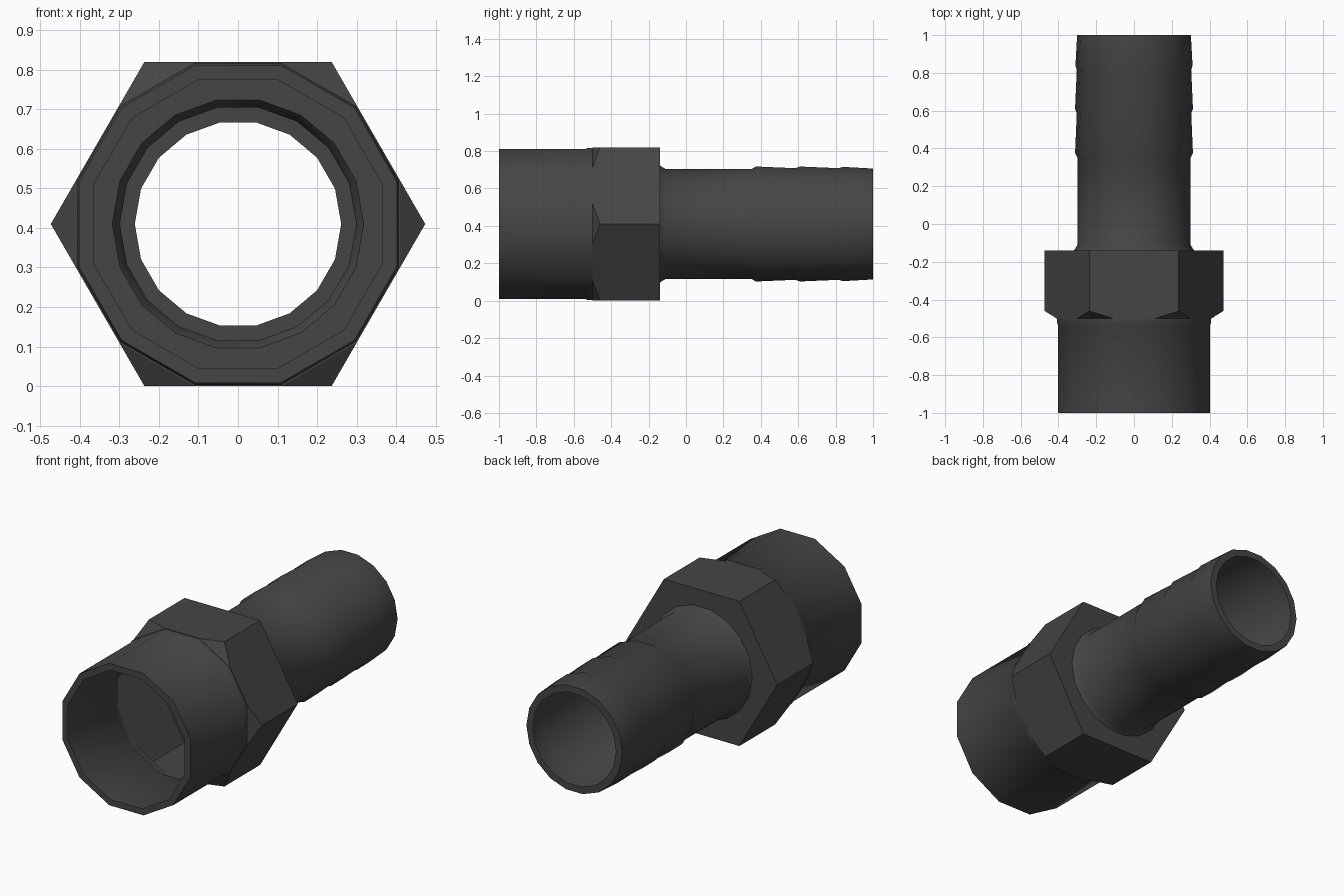
import bpy, bmesh
from math import cos, sin, pi, radians

if "Cube" in bpy.data.objects:
    bpy.data.objects.remove(bpy.data.objects["Cube"])

CZ = 0.41  # height of the fitting's axis

dark = bpy.data.materials.new("dark_plastic")
dark.diffuse_color = (0.06, 0.06, 0.06, 1)
dark.use_nodes = True
dark.node_tree.nodes["Principled BSDF"].inputs["Base Color"].default_value = dark.diffuse_color


def ring(bm, r, y, n, start=0.0):
    """Loop of n vertices around the y axis."""
    return [bm.verts.new((r * cos(start + 2 * pi * i / n), y,
                          CZ + r * sin(start + 2 * pi * i / n))) for i in range(n)]


def bridge(bm, a, b):
    n = len(a)
    for i in range(n):
        j = (i + 1) % n
        bm.faces.new((a[i], a[j], b[j], b[i]))


def finish(bm, name, angle):
    bmesh.ops.recalc_face_normals(bm, faces=bm.faces[:])
    me = bpy.data.meshes.new(name)
    bm.to_mesh(me)
    bm.free()
    ob = bpy.data.objects.new(name, me)
    bpy.context.collection.objects.link(ob)
    me.materials.append(dark)
    bpy.ops.object.select_all(action='DESELECT')
    ob.select_set(True)
    bpy.context.view_layer.objects.active = ob
    bpy.ops.object.shade_smooth_by_angle(angle=radians(angle))
    return ob


def lathe(name, profile, n, start=0.0):
    bm = bmesh.new()
    loops = [ring(bm, r, y, n, start) for y, r in profile]
    for a, b in zip(loops, loops[1:]):
        bridge(bm, a, b)
    return finish(bm, name, 35)


# Wide 12-sided socket with rim and collar (radii given across the flats)
k = 1 / cos(pi / 12)
lathe("socket", [(y, r * k) for y, r in [
    (-1, 0.366), (-1, 0.402), (-0.535, 0.402), (-0.527, 0.407), (-0.50, 0.407)]],
    12, pi / 12)

# Hose tail with three barbs, flared root and end rim
barbs = []
for y, tip in ((0.35, 0.312), (0.585, 0.312), (0.815, 0.310)):
    barbs += [(y, 0.299 if y < 0.4 else 0.303), (y + 0.025, tip)]
lathe("hose_tail", [(-0.14, 0.318), (-0.11, 0.299)] + barbs
      + [(1, 0.301), (1, 0.261)], 18)

# Hexagonal nut with its front corners cut off
bm = bmesh.new()
R = 0.41 / cos(pi / 6)
back = ring(bm, R, -0.14, 6)
corner = ring(bm, R, -0.46, 6)
front = ring(bm, 0.41 * k, -0.50, 12, -pi / 12)
lip = ring(bm, 0.407 * k, -0.50, 12, -pi / 12)
hole = ring(bm, 0.318, -0.14, 18)
for i in range(6):
    j = (i + 1) % 6
    bm.faces.new((back[i], back[j], corner[j], front[2 * j], front[2 * i + 1], corner[i]))
    bm.faces.new((corner[i], front[2 * i + 1], front[2 * i]))
    bm.faces.new([back[i], back[j]] + [hole[(3 * i + s) % 18] for s in (3, 2, 1, 0)])
bridge(bm, front, lip)
finish(bm, "hex_nut", 20)
